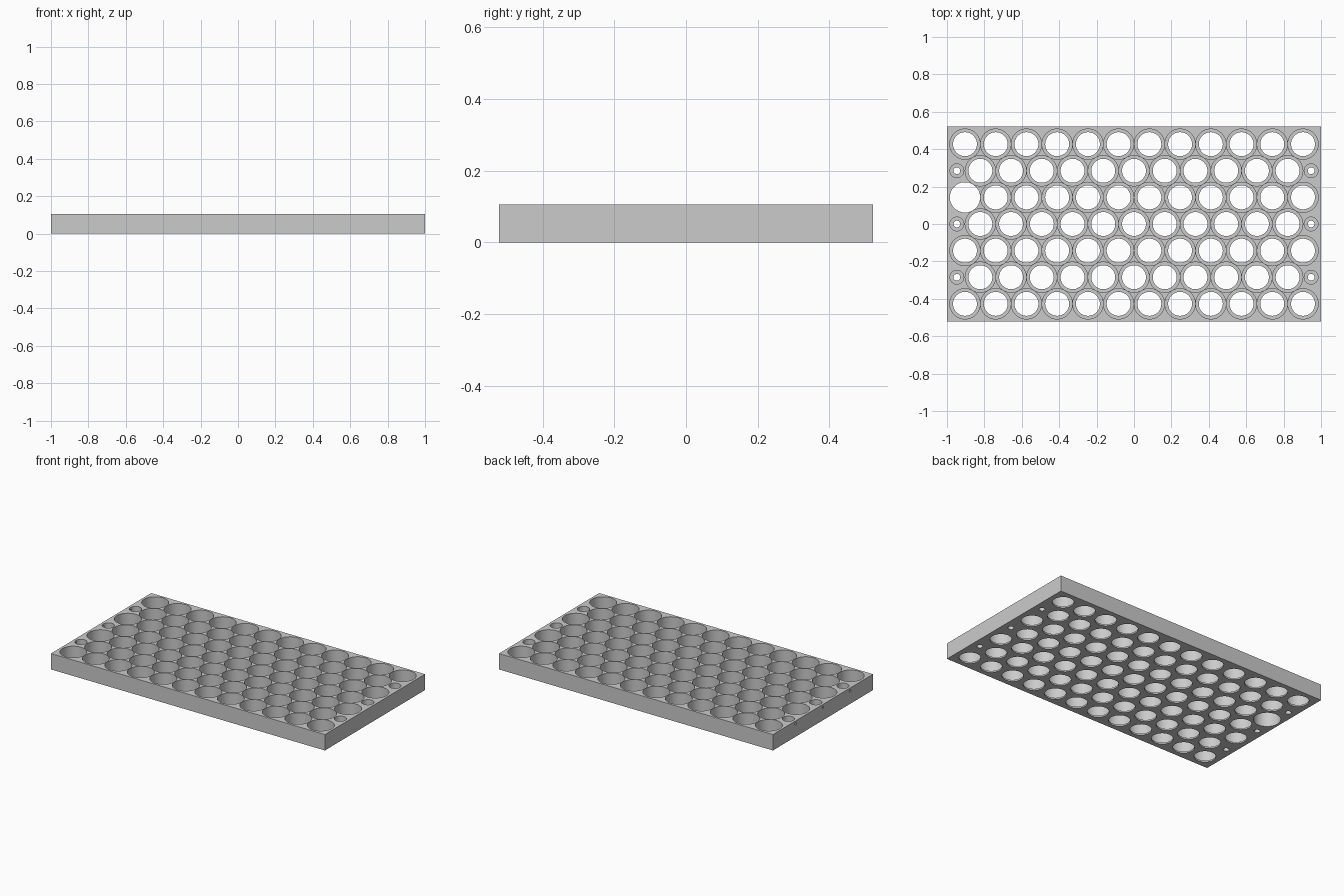
import bpy
import bmesh
from math import cos, sin, pi, sqrt

cube = bpy.data.objects.get("Cube")
if cube:
    bpy.data.objects.remove(cube, do_unlink=True)

LENGTH, WIDTH, HEIGHT = 2.0, 1.044, 0.105
PITCH = 0.1643
ROW_PITCH = PITCH * sqrt(3) / 2
BORE_R, LIP_R, LIP_Z = 0.081, 0.064, 0.01
SCREW_X, HEAD_R, SHANK_R, HEAD_Z = 0.947, 0.037, 0.018, 0.03
OVER = 0.02

grey = bpy.data.materials.new("light_grey")
grey.use_nodes = True
grey.diffuse_color = (0.6, 0.6, 0.6, 1)
grey.node_tree.nodes["Principled BSDF"].inputs["Base Color"].default_value = (0.6, 0.6, 0.6, 1)


def make_object(name, bm):
    bmesh.ops.recalc_face_normals(bm, faces=bm.faces)
    mesh = bpy.data.meshes.new(name)
    bm.to_mesh(mesh)
    bm.free()
    mesh.materials.append(grey)
    obj = bpy.data.objects.new(name, mesh)
    bpy.context.collection.objects.link(obj)
    return obj


def add_turned(bm, x, y, profile, sides=48):
    """Closed turned solid from (radius, z) pairs, bottom to top."""
    rings = [[bm.verts.new((x + r * cos(2 * pi * i / sides), y + r * sin(2 * pi * i / sides), z))
              for i in range(sides)] for r, z in profile]
    for low, high in zip(rings, rings[1:]):
        for i in range(sides):
            j = (i + 1) % sides
            bm.faces.new((low[i], low[j], high[j], high[i]))
    bm.faces.new(rings[0][::-1])
    bm.faces.new(rings[-1])


def stepped(small, large, step):
    return [(small, -OVER), (small, step), (large, step), (large, HEIGHT + OVER)]


def cut(target, cutter):
    mod = target.modifiers.new("cut", "BOOLEAN")
    mod.operation = "DIFFERENCE"
    mod.solver = "EXACT"
    mod.object = cutter
    bpy.ops.object.select_all(action="DESELECT")
    bpy.context.view_layer.objects.active = target
    target.select_set(True)
    bpy.ops.object.modifier_apply(modifier=mod.name)
    bpy.data.objects.remove(cutter, do_unlink=True)


# Solid tray block
bm = bmesh.new()
bmesh.ops.create_cube(bm, size=1)
for v in bm.verts:
    v.co.x *= LENGTH
    v.co.y *= WIDTH
    v.co.z = (v.co.z + 0.5) * HEIGHT
tray = make_object("cell_tray", bm)

# Staggered cell pockets with a bottom lip, and screw holes in the short rows
bm = bmesh.new()
for row in range(-3, 4):
    y = row * ROW_PITCH
    count = 12 if row % 2 else 11
    for col in range(count):
        x = (col - (count - 1) / 2) * PITCH
        lipless = row == 1 and col == 0
        add_turned(bm, x, y, stepped(LIP_R, BORE_R, LIP_Z) if not lipless
                   else [(BORE_R, -OVER), (BORE_R, HEIGHT + OVER)])
    if count == 11:
        for side in (-1, 1):
            add_turned(bm, side * SCREW_X, y, stepped(SHANK_R, HEAD_R, HEAD_Z), 32)
cut(tray, make_object("pocket_cutter", bm))

# Tiny vents from the end wall into the screw holes
bm = bmesh.new()
for row in (-2, 0, 2):
    made = bmesh.ops.create_cube(bm, size=1)["verts"]
    for v in made:
        v.co.x = v.co.x * 0.07 - 0.99
        v.co.y = v.co.y * 0.014 + row * ROW_PITCH
        v.co.z = v.co.z * 0.014 + 0.085
cut(tray, make_object("vent_cutter", bm))

bpy.ops.object.shade_smooth_by_angle(angle=pi / 6)
